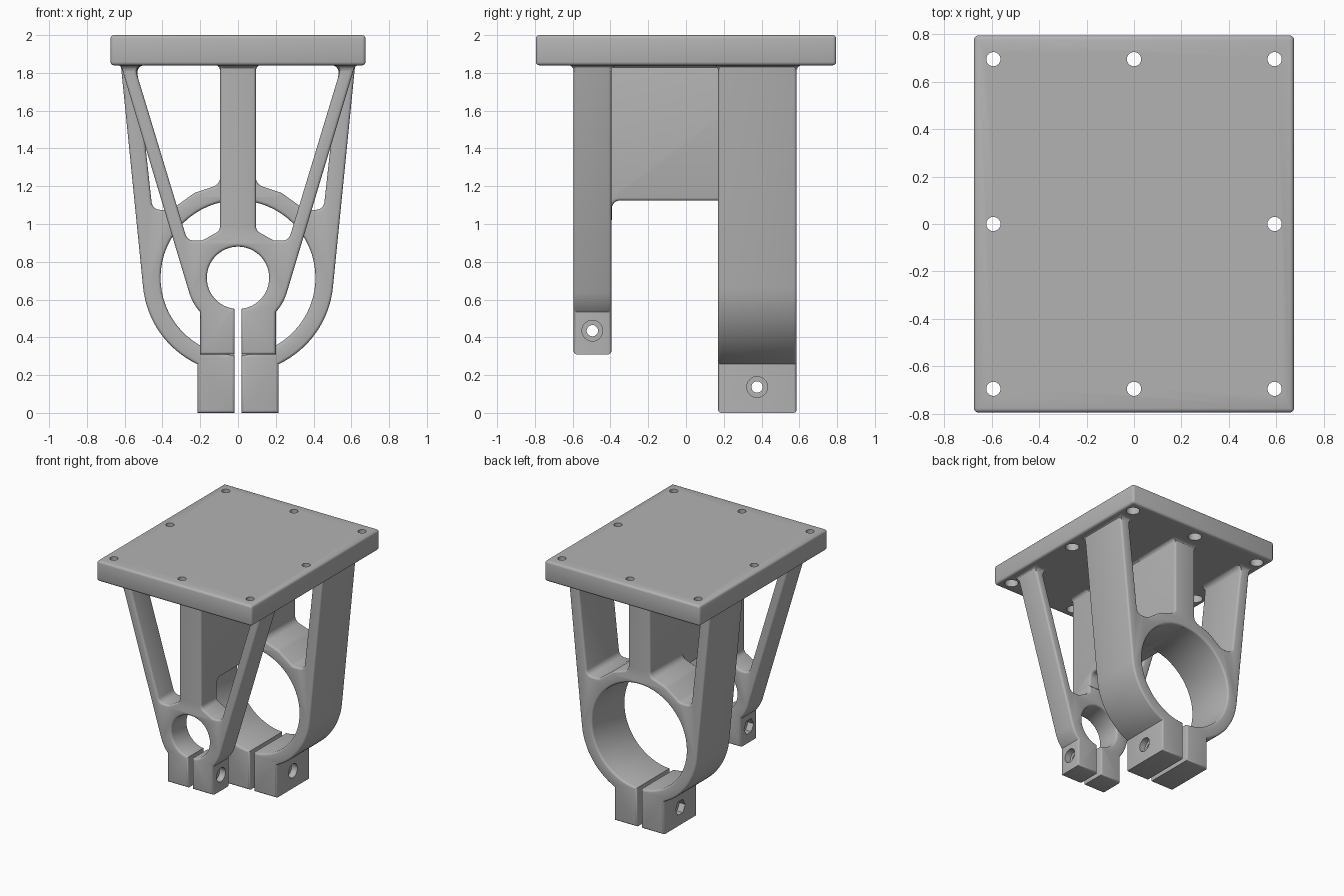
import bpy, bmesh, math
from math import sin, cos, pi, sqrt, atan2, acos, asin
from mathutils import Matrix, Vector

if "Cube" in bpy.data.objects:
    bpy.data.objects.remove(bpy.data.objects["Cube"], do_unlink=True)

grey = bpy.data.materials.new("matte grey")
grey.use_nodes = True
GREY = (0.45, 0.45, 0.45, 1)
grey.diffuse_color = GREY
grey.node_tree.nodes["Principled BSDF"].inputs["Base Color"].default_value = GREY

FRONT_PLANE = Matrix(((1, 0, 0), (0, 0, -1), (0, 1, 0))).to_4x4()
SIDE_PLANE = Matrix(((0, 0, 1), (1, 0, 0), (0, 1, 0))).to_4x4()
PLATE_BOTTOM = 1.84
RING_Z = 0.715


def add_mesh(name, bm):
    bmesh.ops.recalc_face_normals(bm, faces=bm.faces)
    mesh = bpy.data.meshes.new(name)
    bm.to_mesh(mesh)
    bm.free()
    mesh.materials.append(grey)
    obj = bpy.data.objects.new(name, mesh)
    bpy.context.collection.objects.link(obj)
    return obj


def smooth(obj):
    bpy.ops.object.select_all(action='DESELECT')
    obj.select_set(True)
    bpy.context.view_layer.objects.active = obj
    bpy.ops.object.shade_smooth_by_angle(angle=math.radians(35))


def arc(radius, start, end, steps):
    angles = [start + (end - start) * i / steps for i in range(steps + 1)]
    return [(radius * cos(a), RING_Z + radius * sin(a)) for a in angles]


def mirrored(points):
    return [(-x, z) for x, z in reversed(points)]


def rounded(corners, steps=6):
    """Polygon of (x, y, fillet radius) corners turned into a filleted outline."""
    out = []
    for i, (x, y, r) in enumerate(corners):
        p = Vector((x, y))
        if r == 0:
            out.append((x, y))
            continue
        a = (Vector(corners[i - 1][:2]) - p).normalized()
        b = (Vector(corners[(i + 1) % len(corners)][:2]) - p).normalized()
        half = a.angle(b) / 2
        centre = p + (a + b).normalized() * (r / sin(half))
        start = p + a * (r / math.tan(half)) - centre
        end = p + b * (r / math.tan(half)) - centre
        turn = start.angle_signed(end)
        for k in range(steps + 1):
            t = -turn * k / steps
            out.append((centre.x + start.x * cos(t) - start.y * sin(t),
                        centre.y + start.x * sin(t) + start.y * cos(t)))
    return out


def extrude(name, outlines, depth, plane, offset, bevel=0.015):
    """Flat outlines (first outer, then holes) as a slab with rounded rims."""
    curve = bpy.data.curves.new(name, 'CURVE')
    curve.dimensions = '2D'
    curve.fill_mode = 'BOTH'
    curve.extrude = depth / 2 - bevel
    curve.bevel_depth = bevel
    curve.bevel_resolution = 2
    curve.offset = -bevel
    for points in outlines:
        spline = curve.splines.new('POLY')
        spline.points.add(len(points) - 1)
        for sp, (x, y) in zip(spline.points, points):
            sp.co = (x, y, 0, 1)
        spline.use_cyclic_u = True
    temp = bpy.data.objects.new(name, curve)
    bpy.context.collection.objects.link(temp)
    dg = bpy.context.evaluated_depsgraph_get()
    bm = bmesh.new()
    bm.from_mesh(temp.evaluated_get(dg).to_mesh())
    bpy.data.objects.remove(temp)
    bpy.data.curves.remove(curve)
    bmesh.ops.remove_doubles(bm, verts=bm.verts, dist=0.0002)
    bm.transform(Matrix.Translation(offset) @ plane)
    return add_mesh(name, bm)


def drill(obj, holes):
    """Cut cylinders given as (centre, axis, radius, length, sides)."""
    for centre, axis, radius, length, sides in holes:
        bm = bmesh.new()
        bmesh.ops.create_cone(bm, cap_ends=True, segments=sides, radius1=radius,
                              radius2=radius, depth=length)
        turn = Vector((0, 0, 1)).rotation_difference(Vector(axis)).to_matrix().to_4x4()
        bm.transform(Matrix.Translation(centre) @ turn)
        cutter = add_mesh("hole_cutter", bm)
        mod = obj.modifiers.new("hole", 'BOOLEAN')
        mod.operation = 'DIFFERENCE'
        mod.solver = 'EXACT'
        mod.object = cutter
        dg = bpy.context.evaluated_depsgraph_get()
        mesh = bpy.data.meshes.new_from_object(obj.evaluated_get(dg))
        obj.modifiers.clear()
        obj.data = mesh
        bpy.data.objects.remove(cutter)


def foot(name, x0, x1, y0, y1):
    """Small concave flare where a leg meets the plate."""
    bm = bmesh.new()
    rings = []
    for k in range(5):
        a = k / 4 * pi / 2
        g, z = 0.03 * (1 - cos(a)), PLATE_BOTTOM - 0.03 + 0.031 * sin(a)
        rings.append([bm.verts.new(c) for c in ((x0 - g, y0 - g, z), (x1 + g, y0 - g, z),
                                                (x1 + g, y1 + g, z), (x0 - g, y1 + g, z))])
    for low, high in zip(rings, rings[1:]):
        for i in range(4):
            j = (i + 1) % 4
            bm.faces.new((low[i], low[j], high[j], high[i]))
    smooth(add_mesh(name, bm))


def bracket(name, bore, rim, block_x, block_z, y0, y1, window, bolt_z):
    slot = 0.018
    top = Vector((0.62, PLATE_BOTTOM - RING_Z))
    tangent = atan2(top.y, top.x) - acos(rim / top.length)
    # Right half of the outside: clamp block, ring, leg
    side = [(slot, block_z), (block_x, block_z)]
    side += arc(rim, -acos(block_x / rim), tangent, 16)
    side += [(0.62, PLATE_BOTTOM), (0.622, PLATE_BOTTOM + 0.03)]
    # Bore, open at the slot
    gap = asin(slot / bore)
    hole = arc(bore, -pi / 2 - gap, -2.5 * pi + gap, 64)
    outline = side + mirrored(side) + hole
    win = rounded(window)
    obj = extrude(name, [outline, win, mirrored(win)], y1 - y0, FRONT_PLANE,
                  (0, (y0 + y1) / 2, 0))
    # Clamp bolt: round seat on the left, hexagonal nut seat on the right
    y = (y0 + y1) / 2 - 0.001
    drill(obj, [((0, y, bolt_z), (1, 0, 0), 0.03, 1, 24),
                ((block_x, y, bolt_z), (1, 0, 0), 0.055, 0.1, 32),
                ((-block_x, y, bolt_z), (1, 0, 0), 0.06, 0.1, 6)])
    smooth(obj)
    foot(name + "_foot_left", 0.54, 0.61, y0, y1)
    foot(name + "_foot_right", -0.61, -0.54, y0, y1)


# Mounting plate with eight counterbored screw holes
bm = bmesh.new()
bmesh.ops.create_cube(bm, size=1)
bm.transform(Matrix.Translation((0, 0, 1.92)) @ Matrix.Diagonal((1.35, 1.59, 0.16, 1)))
bmesh.ops.bevel(bm, geom=bm.edges[:], offset=0.018, segments=3, profile=0.5, affect='EDGES')
plate = add_mesh("mounting_plate", bm)
screws = []
for x in (-0.593, 0, 0.593):
    for y in (-0.695, 0, 0.695):
        if x or y:
            screws += [((x, y, 1.92), (0, 0, 1), 0.03, 0.4, 24),
                       ((x, y, PLATE_BOTTOM), (0, 0, 1), 0.05, 0.12, 24)]
drill(plate, screws)
smooth(plate)

# Small front clamp and large rear clamp
top = PLATE_BOTTOM + 0.002
bracket("front_clamp", 0.165, 0.27, 0.2, 0.31, -0.595, -0.395,
        [(0.095, top, 0.03), (0.55, top, 0.04), (0.268, 0.912, 0.045),
         (0.19, 0.912, 0.05), (0.095, 0.965, 0.04)], 0.435)
bracket("rear_clamp", 0.41, 0.505, 0.215, 0.0, 0.17, 0.585,
        [(0.095, top, 0.03), (0.537, top, 0.04), (0.453, 1.075, 0.045),
         (0.355, 1.075, 0.06), (0.23, 1.165, 0.1), (0.095, 1.21, 0.05)], 0.137)

# Central web joining both clamps under the plate
web = extrude("central_web", [rounded([(-0.57, 1.86, 0), (-0.57, 1.02, 0), (-0.392, 1.02, 0),
              (-0.392, 1.124, 0.04), (0.57, 1.124, 0), (0.57, 1.86, 0)])],
              0.192, SIDE_PLANE, (0, 0, 0))
smooth(web)
foot("central_web_foot", -0.09, 0.09, -0.59, 0.58)
